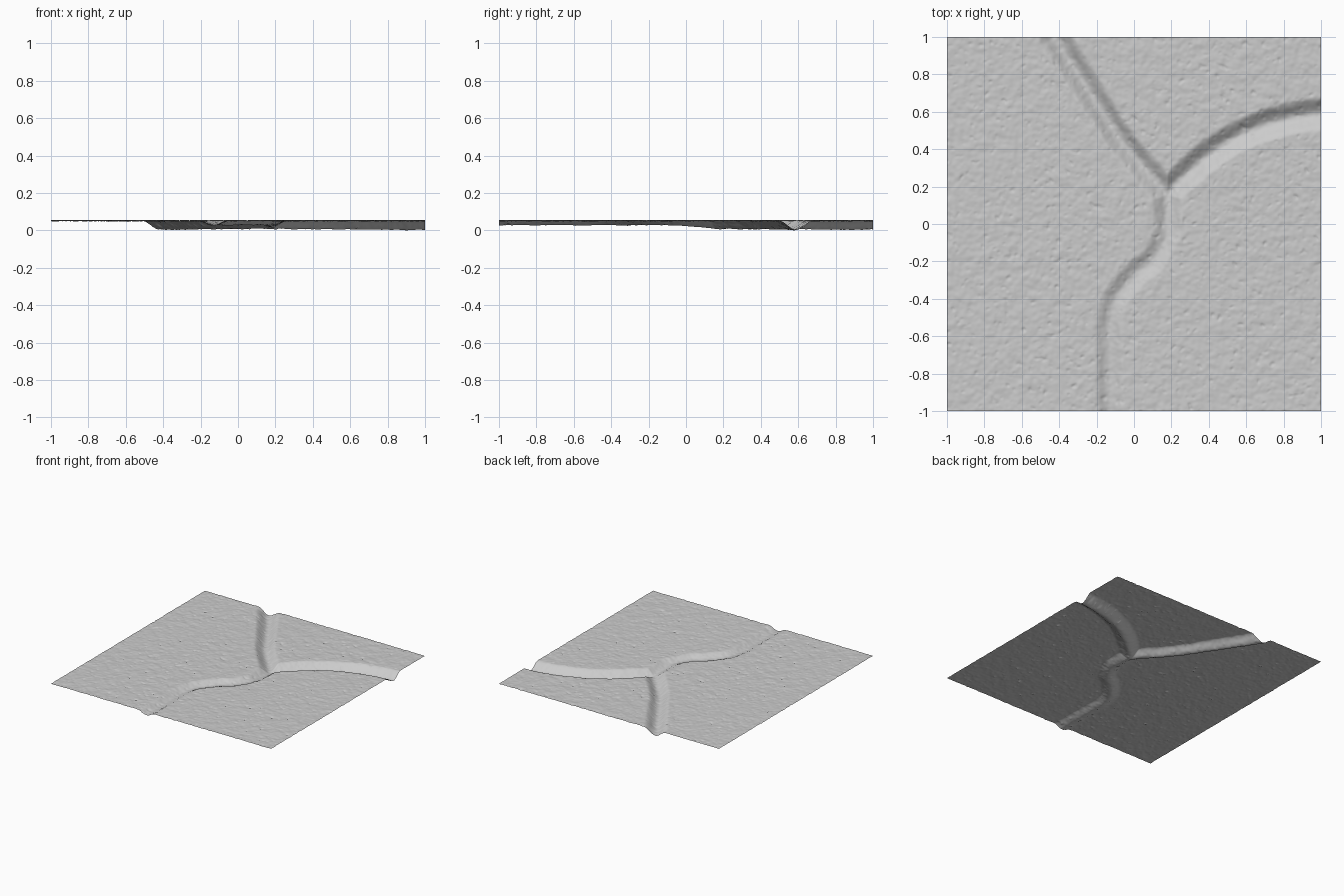
import bpy, bmesh, math
from mathutils import Vector, noise, kdtree

if "Cube" in bpy.data.objects:
    bpy.data.objects.remove(bpy.data.objects["Cube"])

N = 300          # grid cells per side
TOP = 0.058      # average ground height

# Channel centre lines: x, y, depth, half width
JOIN = (0.18, 0.16, 0.043, 0.085)
channels = {
    "north": [(-0.42, 1.0, .048, .095), (-0.36, 0.9, .048, .09), (-0.27, 0.76, .048, .09),
              (-0.16, 0.59, .046, .085), (-0.07, 0.45, .046, .085), (0.04, 0.32, .045, .085), JOIN],
    "east": [JOIN, (0.23, 0.22, .045, .085), (0.37, 0.345, .046, .09), (0.54, 0.46, .047, .09),
             (0.77, 0.55, .049, .095), (1.0, 0.59, .05, .095)],
    "south": [JOIN, (0.18, 0.05, .034, .085), (0.17, -0.06, .026, .08), (0.10, -0.19, .025, .08),
              (0.0, -0.275, .025, .08), (-0.09, -0.39, .025, .08), (-0.13, -0.52, .025, .08),
              (-0.13, -0.8, .025, .08), (-0.13, -1.0, .025, .08)],
}


def smooth_line(pts, steps=40):
    """Catmull-Rom samples through the points."""
    p = [Vector(q) for q in pts]
    p = [2 * p[0] - p[1]] + p + [2 * p[-1] - p[-2]]
    out = []
    for a, b, c, d in zip(p, p[1:], p[2:], p[3:]):
        for i in range(steps + 1):
            t = i / steps
            out.append(0.5 * (2 * b + (c - a) * t + (2 * a - 5 * b + 4 * c - d) * t * t
                              + (3 * b - a - 3 * c + d) * t ** 3))
    return out


samples = [s for line in channels.values() for s in smooth_line(line)]
tree = kdtree.KDTree(len(samples))
for i, s in enumerate(samples):
    tree.insert((s.x, s.y, 0), i)
tree.balance()


def height(x, y):
    # Carved channel with softly rounded lips
    _, i, d = tree.find((x, y, 0))
    depth, width = samples[i].z, samples[i].w
    t = max(0.0, 1 - d / width)
    z = TOP - depth * t * t * (3 - 2 * t)
    # Rough soil: soft lumps plus small sharp pits
    z += 0.0028 * noise.noise(Vector((x * 17, y * 17, 1.3)))
    z += 0.0022 * noise.noise(Vector((x * 38, y * 38, 7.1)))
    pit = noise.noise(Vector((x * 45, y * 45, 20.5)))
    return z - 0.012 * max(0.0, pit - 0.38)


# Ground sheet
bm = bmesh.new()
bmesh.ops.create_grid(bm, x_segments=N, y_segments=N, size=1.0)
for v in bm.verts:
    v.co.z = height(v.co.x, v.co.y)
low = min(v.co.z for v in bm.verts)
for v in bm.verts:
    v.co.z -= low
for f in bm.faces:
    f.smooth = True
mesh = bpy.data.meshes.new("ground_with_channels")
bm.to_mesh(mesh)
bm.free()
bpy.context.collection.objects.link(bpy.data.objects.new("ground_with_channels", mesh))
